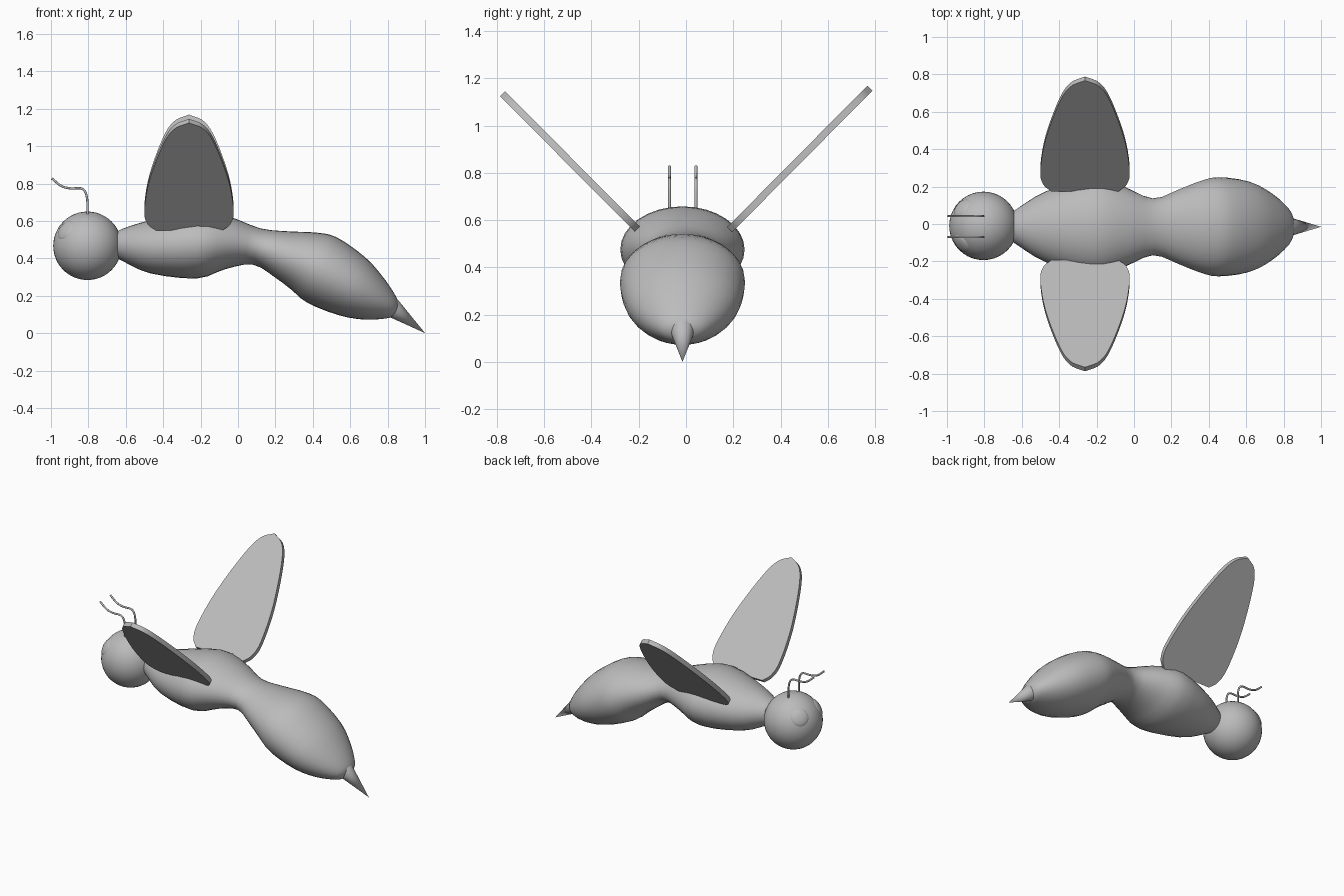
import bpy, bmesh, math
from mathutils import Vector, Matrix

if "Cube" in bpy.data.objects:
    bpy.data.objects.remove(bpy.data.objects["Cube"])

Y0 = -0.015  # mid-plane of the insect

grey = bpy.data.materials.new("plain grey")
grey.diffuse_color = (0.5, 0.5, 0.5, 1)
grey.use_nodes = True
grey.node_tree.nodes["Principled BSDF"].inputs["Base Color"].default_value = grey.diffuse_color


def finish(name, bm, angle=40):
    bmesh.ops.recalc_face_normals(bm, faces=bm.faces)
    me = bpy.data.meshes.new(name)
    bm.to_mesh(me)
    bm.free()
    me.shade_smooth()
    me.set_sharp_from_angle(angle=math.radians(angle))
    me.materials.append(grey)
    ob = bpy.data.objects.new(name, me)
    bpy.context.collection.objects.link(ob)
    return ob


def spline(points, steps):
    """Catmull-Rom resampling of a list of tuples."""
    p = [Vector(q) for q in points]
    p = [2 * p[0] - p[1]] + p + [2 * p[-1] - p[-2]]
    out = []
    for i in range(1, len(p) - 2):
        a, b, c, d = p[i - 1:i + 3]
        for k in range(steps):
            t = k / steps
            out.append(0.5 * (2 * b + (c - a) * t + (2 * a - 5 * b + 4 * c - d) * t * t
                              + (3 * b - a - 3 * c + d) * t ** 3))
    return out + [p[-2]]


def sphere(name, loc, scale, aim=None):
    bm = bmesh.new()
    bmesh.ops.create_uvsphere(bm, u_segments=40, v_segments=24, radius=1)
    rot = aim.to_track_quat('Z', 'Y').to_matrix().to_4x4() if aim else Matrix()
    bm.transform(Matrix.Translation(loc) @ rot @ Matrix.Diagonal((*scale, 1)))
    return finish(name, bm, 80)


# Body: lofted rings (x, z, tilt in degrees, half height, half width)
rings = [
    (-0.66, 0.47, 0, 0.06, 0.07), (-0.62, 0.472, 0, 0.085, 0.10),
    (-0.47, 0.462, 0, 0.142, 0.19), (-0.22, 0.475, 0, 0.183, 0.263),
    (-0.06, 0.483, 4, 0.142, 0.218), (0.10, 0.463, 12, 0.099, 0.152),
    (0.24, 0.42, 18, 0.130, 0.20), (0.35, 0.385, 23, 0.166, 0.243),
    (0.45, 0.337, 24, 0.192, 0.265), (0.61, 0.25, 25, 0.170, 0.243),
    (0.73, 0.181, 26, 0.121, 0.18), (0.82, 0.133, 28, 0.062, 0.10),
    (0.845, 0.118, 28, 0.03, 0.045)]
SIDES = 32
bm = bmesh.new()
loops = []
for x, z, tilt, h, w in spline(rings, 3):
    t = math.radians(tilt)
    loop = []
    for k in range(SIDES):
        a = 2 * math.pi * k / SIDES
        s = h * math.sin(a)
        loop.append(bm.verts.new((x + s * math.sin(t), Y0 + w * math.cos(a), z + s * math.cos(t))))
    loops.append(loop)
for a, b in zip(loops, loops[1:]):
    for k in range(SIDES):
        j = (k + 1) % SIDES
        bm.faces.new((a[k], a[j], b[j], b[k]))
bm.faces.new(loops[0])
bm.faces.new(loops[-1])
finish("body", bm, 80)

# Head and eyes
head = Vector((-0.805, Y0 + 0.005, 0.467))
sphere("head", head, (0.183,) * 3)
for side, label in ((1, "left"), (-1, "right")):
    aim = Vector((-0.115, 0.095 * side, 0.083)).normalized()
    sphere(label + "_eye", head + aim * 0.164, (0.06, 0.06, 0.026), aim)

# Stinger cone
base, tip = Vector((0.825, Y0, 0.135)), Vector((1.0, Y0, 0.0))
bm = bmesh.new()
bmesh.ops.create_cone(bm, cap_ends=True, segments=32, radius1=0.052, radius2=0, depth=(tip - base).length)
bm.transform(Matrix.Translation((base + tip) / 2) @ (tip - base).to_track_quat('Z', 'Y').to_matrix().to_4x4())
finish("stinger", bm)

# Wings: thin plates (half width, fraction of length), raised 45 degrees
half = spline([(0.18, 0), (0.222, 0.06), (0.239, 0.18), (0.212, 0.46), (0.14, 0.79), (0.08, 0.94), (0, 1)], 5)
outline = [(u, v) for u, v in half] + [(-u, v) for u, v in reversed(half[:-1])]
for label, root, end in (("left", (0.185, 0.56), (0.778, 1.158)),
                         ("right", (-0.204, 0.56), (-0.777, 1.135))):
    root, end = Vector((-0.262, *root)), Vector((-0.262, *end))
    normal = (end - root).cross(Vector((1, 0, 0))).normalized() * 0.015
    bm = bmesh.new()
    verts = [bm.verts.new(root.lerp(end, v) + Vector((u, 0, 0)) - normal) for u, v in outline]
    face = bm.faces.new(verts)
    ext = bmesh.ops.extrude_face_region(bm, geom=[face], use_keep_orig=True)
    bmesh.ops.translate(bm, vec=normal * 2, verts=[g for g in ext["geom"] if isinstance(g, bmesh.types.BMVert)])
    finish(label + "_wing", bm)

# Antennae: thin bent tubes
path = spline([(-0.805, 0.62), (-0.805, 0.70), (-0.815, 0.752), (-0.84, 0.774),
               (-0.895, 0.774), (-0.945, 0.787), (-0.995, 0.827)], 4)
for label, y in (("left", 0.042), ("right", -0.07)):
    bm = bmesh.new()
    loops = []
    for i, p in enumerate(path):
        d = path[min(i + 1, len(path) - 1)] - path[max(i - 1, 0)]
        n = Vector((-d.y, d.x)).normalized()
        loop = []
        for k in range(10):
            a = 2 * math.pi * k / 10
            q = p + n * 0.006 * math.cos(a)
            loop.append(bm.verts.new((q.x, y + 0.006 * math.sin(a), q.y)))
        loops.append(loop)
    for a, b in zip(loops, loops[1:]):
        for k in range(10):
            j = (k + 1) % 10
            bm.faces.new((a[k], a[j], b[j], b[k]))
    bm.faces.new(loops[0])
    bm.faces.new(loops[-1])
    finish(label + "_antenna", bm)
